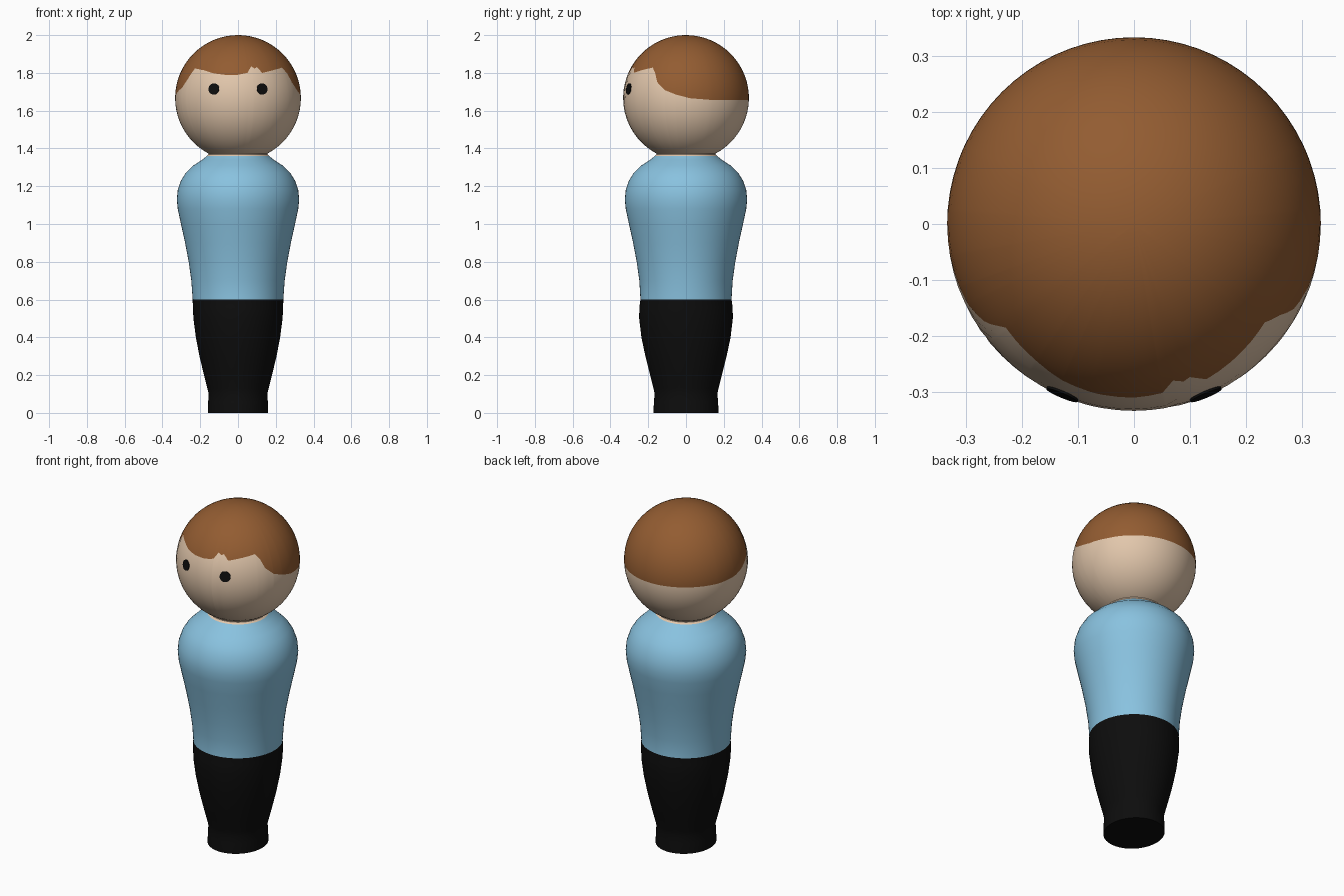
import bpy, bmesh, math
from mathutils import Vector

if "Cube" in bpy.data.objects:
    bpy.data.objects.remove(bpy.data.objects["Cube"])


def material(name, rgb):
    m = bpy.data.materials.new(name)
    m.diffuse_color = (*rgb, 1)
    m.use_nodes = True
    m.node_tree.nodes["Principled BSDF"].inputs["Base Color"].default_value = m.diffuse_color
    return m


SKIN = material("skin", (0.76, 0.57, 0.41))
HAIR = material("brown hair", (0.29, 0.107, 0.031))
BLUE = material("light blue shirt", (0.25, 0.54, 0.74))
BLACK = material("black", (0.004, 0.004, 0.004))


def finish(bm, name, mats):
    bmesh.ops.recalc_face_normals(bm, faces=bm.faces[:])
    me = bpy.data.meshes.new(name)
    bm.to_mesh(me)
    bm.free()
    ob = bpy.data.objects.new(name, me)
    bpy.context.collection.objects.link(ob)
    for m in mats:
        me.materials.append(m)
    bpy.ops.object.select_all(action='DESELECT')
    ob.select_set(True)
    bpy.context.view_layer.objects.active = ob
    bpy.ops.object.shade_smooth_by_angle(angle=math.radians(40))
    return ob


def loft(bm, rings, mat_of_row):
    """Join closed rings of vertices, one material per row."""
    for i, (a, b) in enumerate(zip(rings, rings[1:])):
        n = len(a)
        for j in range(n):
            k = (j + 1) % n
            f = bm.faces.new((a[j], a[k], b[k], b[j]))
            f.material_index = mat_of_row(i)


# Body: trousers, shirt and neck as one turned profile (z, half width, half depth)
PROFILE = [
    (0, .159, .172), (.06, .158, .17), (.1, .155, .166), (.13, .162, .172),
    (.2, .18, .19), (.3, .204, .215), (.4, .223, .236), (.5, .236, .248),
    (.56, .239, .247), (.6, .24, .241), (.7, .247, .247), (.8, .261, .261),
    (.9, .28, .28), (1.0, .302, .302), (1.08, .319, .319), (1.13, .324, .324),
    (1.18, .319, .319), (1.23, .302, .302), (1.27, .277, .277),
    (1.31, .236, .236), (1.34, .19, .19), (1.359, .166, .166),
    (1.368, .157, .157), (1.378, .158, .158), (1.4, .165, .165)]
bm = bmesh.new()
SIDES = 64
rings = [[bm.verts.new((rx * math.cos(math.tau * j / SIDES),
                        ry * math.sin(math.tau * j / SIDES), z))
          for j in range(SIDES)] for z, rx, ry in PROFILE]
loft(bm, rings, lambda i: 0 if PROFILE[i][0] < .59 else
     1 if PROFILE[i][0] < 1.355 else 2)
bm.faces.new(rings[0])
bm.faces.new(rings[-1]).material_index = 2
finish(bm, "body", [BLACK, BLUE, SKIN])

# Head: sphere whose rows follow the hairline (degrees from front, height)
R, CZ = .333, 1.667
HAIRLINE = [
    (-180, 1.655), (-113, 1.657), (-93.5, 1.666), (-81, 1.685), (-70.5, 1.708),
    (-64, 1.722), (-57, 1.765), (-51, 1.824), (-36, 1.813), (-24.5, 1.797),
    (-13, 1.79), (0, 1.79), (9.4, 1.80), (14, 1.835), (17.5, 1.823),
    (20, 1.83), (25, 1.80), (37, 1.813), (53, 1.828), (58, 1.797),
    (62, 1.75), (70.5, 1.708), (81, 1.685), (93.5, 1.666), (113, 1.657),
    (180, 1.655)]


def hairline(az):
    for (a, za), (b, zb) in zip(HAIRLINE, HAIRLINE[1:]):
        if a <= az <= b:
            return za + (zb - za) * (az - a) / (b - a)


def on_sphere(az, el):
    return Vector((R * math.cos(el) * math.sin(az),
                   -R * math.cos(el) * math.cos(az), CZ + R * math.sin(el)))


azimuths = list(range(-180, 180, 5)) + [a for a, _ in HAIRLINE[1:-1]]
azimuths = sorted(set(float(a) for a in azimuths))
ROWS, Q = 16, math.pi / 2
bm = bmesh.new()
rings = []
for i in range(1, 2 * ROWS):
    ring = []
    for a in azimuths:
        h = math.asin((hairline(a) - CZ) / R)
        t = i / ROWS
        el = -Q + (h + Q) * t if t <= 1 else h + (Q - h) * (t - 1)
        ring.append(bm.verts.new(on_sphere(math.radians(a), el)))
    rings.append(ring)
loft(bm, rings, lambda i: 0 if i < ROWS - 1 else 1)
for ring, z, m in ((rings[0], CZ - R, 0), (rings[-1], CZ + R, 1)):
    pole = bm.verts.new((0, 0, z))
    for j in range(len(ring)):
        f = bm.faces.new((ring[j], ring[(j + 1) % len(ring)], pole))
        f.material_index = m
finish(bm, "head", [SKIN, HAIR])

# Eyes: thin round plates lying on the head
for side, name in ((-1, "left_eye"), (1, "right_eye")):
    el = math.asin((1.715 - CZ) / R)
    az = side * math.asin(.128 / (R * math.cos(el)))
    centre = on_sphere(az, el)
    n = (centre - Vector((0, 0, CZ))).normalized()
    bm = bmesh.new()
    bmesh.ops.create_cone(bm, cap_ends=True, segments=24, radius1=.03,
                          radius2=.03, depth=.006)
    rot = n.to_track_quat('Z', 'Y').to_matrix().to_4x4()
    bm.transform(rot)
    bmesh.ops.translate(bm, verts=bm.verts[:], vec=centre - n * .001)
    finish(bm, name, [BLACK])
